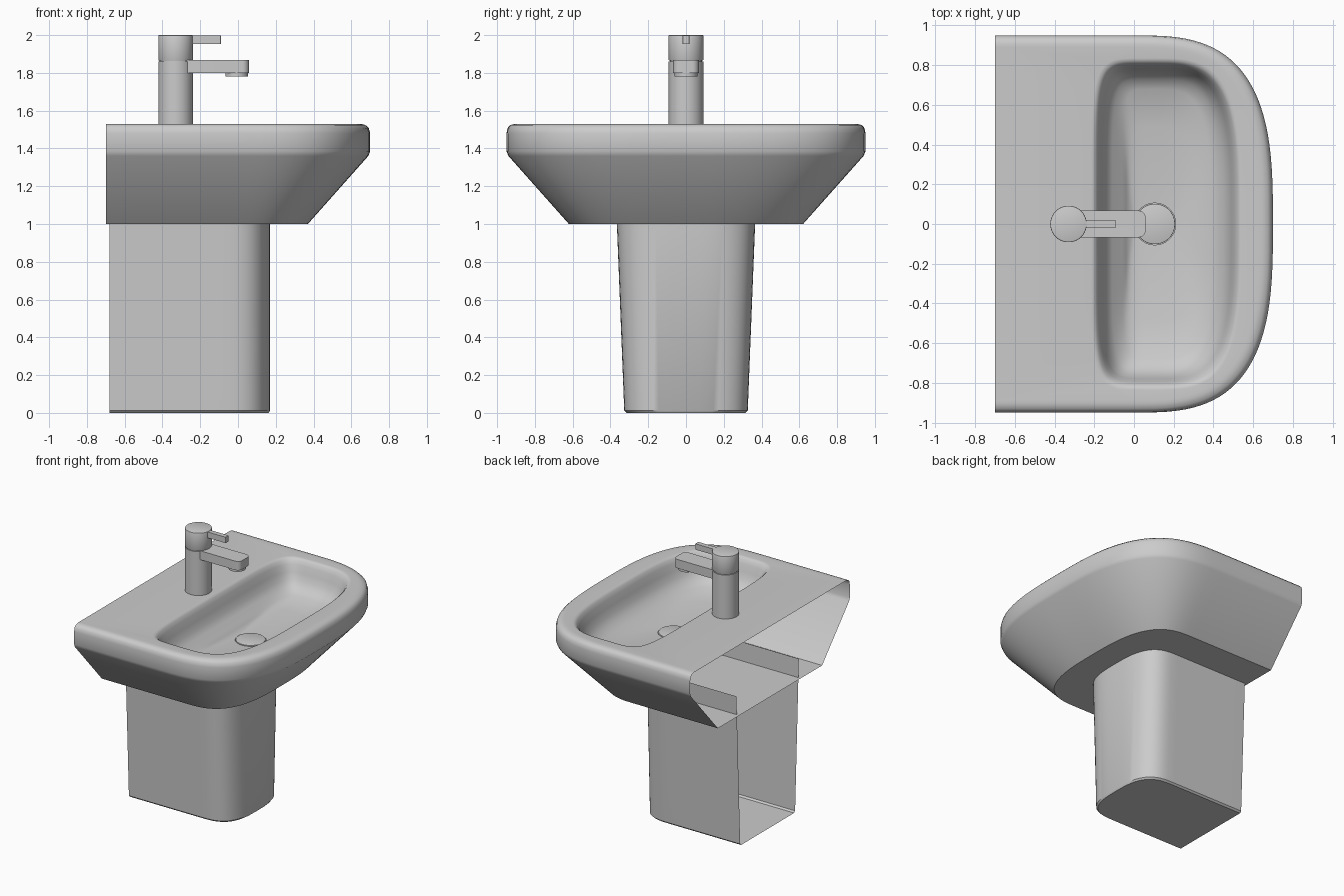
import bpy, bmesh
from math import sin, cos, pi, radians

if "Cube" in bpy.data.objects:
    bpy.data.objects.remove(bpy.data.objects["Cube"])


def finish(name, bm, angle=35):
    bmesh.ops.recalc_face_normals(bm, faces=bm.faces)
    me = bpy.data.meshes.new(name)
    bm.to_mesh(me)
    bm.free()
    ob = bpy.data.objects.new(name, me)
    bpy.context.collection.objects.link(ob)
    bpy.ops.object.select_all(action='DESELECT')
    ob.select_set(True)
    bpy.context.view_layer.objects.active = ob
    bpy.ops.object.shade_smooth_by_angle(angle=radians(angle))
    return ob


def spow(v, e):
    return (1 if v >= 0 else -1) * abs(v) ** e


def d_shape(back, cx, a, b, n, z, seg=56):
    """Open D outline: straight sides from the back, superellipse front."""
    pts = [(back, -b, z)]
    for i in range(seg + 1):
        t = -pi / 2 + pi * i / seg
        pts.append((cx + a * spow(cos(t), 2 / n), b * spow(sin(t), 2 / n), z))
    return pts + [(back, b, z)]


def bowl_ring(inset, z, seg=112):
    """Closed bowl outline, squarer at the back than at the front."""
    pts = []
    for i in range(seg):
        t = 2 * pi * i / seg
        front = cos(t) >= 0
        a, n = (0.415, 3.4) if front else (0.295, 6)
        pts.append((0.105 + (a - inset) * spow(cos(t), 2 / n),
                    (0.81 - inset) * spow(sin(t), 2 / n), z))
    return pts


def loft(bm, rings, closed):
    loops = [[bm.verts.new(p) for p in r] for r in rings]
    for r, s in zip(loops, loops[1:]):
        m = len(r)
        for i in range(m if closed else m - 1):
            j = (i + 1) % m
            bm.faces.new((r[i], r[j], s[j], s[i]))
    return loops


# Basin shell, open at the wall side
bm = bmesh.new()
outer = [(0.37, 0.62, 1.0), (0.69, 0.94, 1.36), (0.70, 0.95, 1.385), (0.70, 0.95, 1.48),
         (0.692, 0.945, 1.508), (0.675, 0.93, 1.524), (0.65, 0.905, 1.53), (0.635, 0.89, 1.53)]
shell = loft(bm, [d_shape(-0.7, 0, a, b, 3, z) for a, b, z in outer], False)
bm.faces.new(shell[0])

# Sunken bowl running down to the drain
steps = [(-0.025, 1.53), (-0.012, 1.528), (0, 1.517), (0.015, 1.49), (0.03, 1.44),
         (0.05, 1.39), (0.08, 1.35), (0.13, 1.32)]
rings = [bowl_ring(d, z) for d, z in steps]
last = rings[-1]
for k in (0.33, 0.67, 1):
    ring = []
    for i, p in enumerate(last):
        t = 2 * pi * i / len(last)
        q = (0.105 + 0.105 * cos(t), 0.105 * sin(t), 1.27)
        kz = 1 - (1 - k) ** 1.6
        ring.append((p[0] + (q[0] - p[0]) * k, p[1] + (q[1] - p[1]) * k,
                     p[2] + (q[2] - p[2]) * kz))
    rings.append(ring)
bowl = loft(bm, rings, True)

# Flat deck between the rim and the bowl
rim, lip = shell[-1], bowl[0]
back_edge = bm.edges.new((rim[-1], rim[0]))
edges = [bm.edges.get((rim[i], rim[i + 1])) for i in range(len(rim) - 1)] + [back_edge]
edges += [bm.edges.get((lip[i], lip[(i + 1) % len(lip)])) for i in range(len(lip))]
bmesh.ops.triangle_fill(bm, edges=edges, use_beauty=True)
finish("basin", bm)

# Pedestal, hollow and open at the back and top
bm = bmesh.new()
levels = [(0.162, 0.315, 0.0), (0.17, 0.327, 0.012), (0.17, 0.366, 1.0), (0.17, 0.371, 1.14)]
walls = loft(bm, [d_shape(-0.68, -0.08, f + 0.08, b, 3, z, 32) for f, b, z in levels], False)
bm.faces.new(walls[0])
finish("pedestal", bm)


def cylinder(name, x, r, z0, z1, bevel=0.0):
    bm = bmesh.new()
    bmesh.ops.create_cone(bm, cap_ends=True, segments=40, radius1=r, radius2=r, depth=z1 - z0)
    bmesh.ops.translate(bm, verts=bm.verts, vec=(x, 0, (z0 + z1) / 2))
    if bevel:
        rims = [e for e in bm.edges if abs(e.verts[0].co.z - e.verts[1].co.z) < 1e-5]
        bmesh.ops.bevel(bm, geom=rims, offset=bevel, segments=2, affect='EDGES', profile=0.5)
    return finish(name, bm)


def bar(name, x0, x1, w, z0, z1, r):
    """Box with rounded vertical edges at the free end."""
    bm = bmesh.new()
    bmesh.ops.create_cube(bm, size=1)
    for v in bm.verts:
        v.co = ((x0 + x1) / 2 + v.co.x * (x1 - x0), v.co.y * w, (z0 + z1) / 2 + v.co.z * (z1 - z0))
    tips = [e for e in bm.edges if all(abs(v.co.x - x1) < 1e-5 for v in e.verts)
            and abs(e.verts[0].co.z - e.verts[1].co.z) > 1e-4]
    bmesh.ops.bevel(bm, geom=tips, offset=r, segments=6, affect='EDGES', profile=0.5)
    return finish(name, bm)


# Drain and tap
cylinder("drain_plug", 0.105, 0.102, 1.262, 1.276, 0.003)
cylinder("tap_body", -0.33, 0.092, 1.52, 1.861)
cylinder("tap_head", -0.33, 0.092, 1.865, 2.0, 0.004)
cylinder("tap_core", -0.33, 0.086, 1.85, 1.88)
bar("tap_spout", -0.30, 0.058, 0.135, 1.80, 1.867, 0.035)
bar("tap_lever", -0.28, -0.09, 0.036, 1.953, 1.997, 0.004)
cylinder("spout_nozzle", -0.007, 0.06, 1.78, 1.805)
